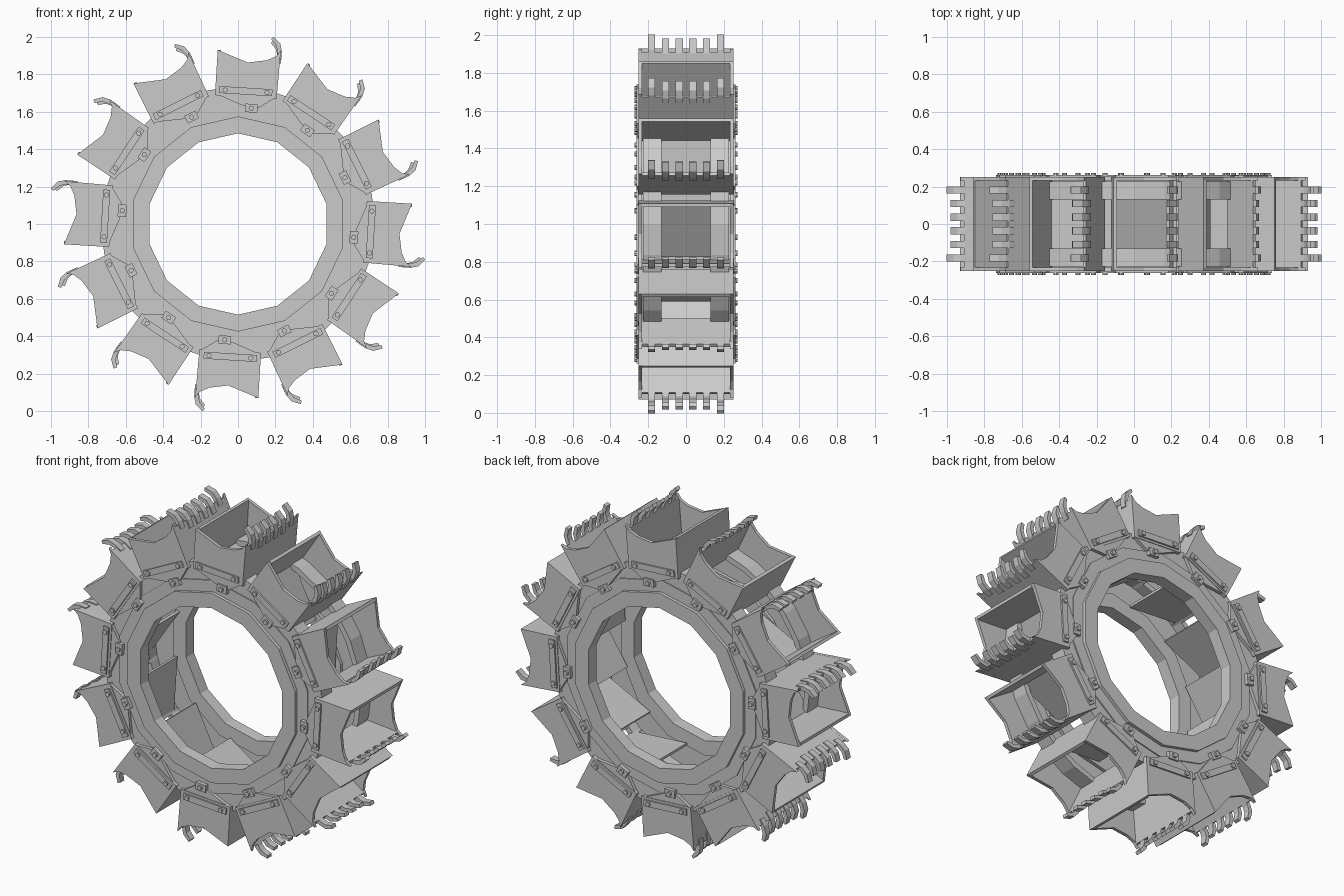
import bpy, bmesh, math

if "Cube" in bpy.data.objects:
    bpy.data.objects.remove(bpy.data.objects["Cube"])

COUNT = 12
CENTRE = (0, 0, 1)


def add_prism(bm, pts, y0, y1):
    """Extrude an (x, z) outline from y0 to y1."""
    a = [bm.verts.new((x, y0, z)) for x, z in pts]
    b = [bm.verts.new((x, y1, z)) for x, z in pts]
    n = len(pts)
    bm.faces.new(a)
    bm.faces.new(b[::-1])
    for i in range(n):
        bm.faces.new((a[i], b[i], b[(i + 1) % n], a[(i + 1) % n]))


def both_sides(bm, pts, y0, y1):
    add_prism(bm, pts, y0, y1)
    add_prism(bm, pts, -y1, -y0)


def rect(x0, x1, z0, z1):
    return [(x0, z0), (x1, z0), (x1, z1), (x0, z1)]


def disc(x, z, r, n=8):
    return [(x + r * math.cos(math.tau * i / n), z + r * math.sin(math.tau * i / n))
            for i in range(n)]


def lathe(bm, section, sides, s):
    """Revolve a closed (radius, y) section; s mirrors it in y."""
    loops = []
    for i in range(sides):
        a = math.tau * i / sides
        loops.append([bm.verts.new((r * math.sin(a), s * y, r * math.cos(a)))
                      for r, y in section])
    m = len(section)
    for i in range(sides):
        p, q = loops[i], loops[(i + 1) % sides]
        for j in range(m):
            k = (j + 1) % m
            bm.faces.new((p[j], p[k], q[k], q[j]))


def to_mesh(bm, name):
    bmesh.ops.recalc_face_normals(bm, faces=bm.faces)
    me = bpy.data.meshes.new(name)
    bm.to_mesh(me)
    bm.free()
    return me


def place(me, name, angle=0.0):
    ob = bpy.data.objects.new(name, me)
    ob.location = CENTRE
    ob.rotation_euler = (0, angle, 0)
    bpy.context.collection.objects.link(ob)
    return ob


# Side rings: stepped 14-sided hub flange plus a finer L-shaped outer rim
hub = [(.485, .255), (.575, .255), (.575, .235), (.645, .235),
       (.645, .2), (.575, .2), (.575, .18), (.485, .18)]
rim = [(.62, .228), (.733, .228), (.733, .13), (.70, .13), (.70, .2), (.62, .2)]
for side, s in (("front", -1), ("back", 1)):
    for part, section, sides in (("hub", hub, 14), ("rim", rim, 28)):
        bm = bmesh.new()
        lathe(bm, section, sides, s)
        name = f"{side}_{part}_ring"
        place(to_mesh(bm, name), name)

# Bucket shell (local: x = tangential, z = radial)
bm = bmesh.new()
cheek = [(-.165, .68), (.165, .68), (.172, .94), (.15, .908), (.1, .883),
         (.0, .865), (-.165, .922)]
both_sides(bm, cheek, .232, .252)
add_prism(bm, rect(-.165, -.147, .68, .922), -.232, .232)
add_prism(bm, [(.147, .68), (.165, .68), (.171, .92), (.153, .92)], -.232, .232)
bucket = to_mesh(bm, "bucket")

# Claw teeth along the lip: outer pair is longer
bm = bmesh.new()
claw = [(.154, .89), (.176, .89), (.178, .935), (.166, .978), (.128, 1.012),
        (.117, .996), (.146, .964), (.154, .935)]
for y in (-.182, -.109, -.036, .036, .109, .182):
    drop = 0 if abs(y) > .15 else .02
    add_prism(bm, [(x, z - drop) for x, z in claw], y - .019, y + .019)
teeth = to_mesh(bm, "bucket_teeth")

# Sloping discharge plate inside the wheel
bm = bmesh.new()
add_prism(bm, [(-.165, .69), (-.158, .703), (.142, .528), (.135, .515)], -.165, .165)
chute = to_mesh(bm, "chute_plate")

# Mounting gusset, clamp bar, tab and bolts on both sides
bm = bmesh.new()
both_sides(bm, [(-.165, .69), (-.01, .632), (.07, .625), (.165, .69)], .22, .248)
both_sides(bm, rect(-.145, .14, .693, .73), .24, .262)
both_sides(bm, rect(.0, .066, .60, .645), .22, .258)
for x, z in ((-.112, .711), (.112, .711), (.033, .622)):
    both_sides(bm, disc(x, z, .014), .25, .272)
mount = to_mesh(bm, "bucket_mount")

# Repeat around the wheel
for k in range(COUNT):
    ang = math.radians(3.5 + k * 360 / COUNT)
    for me in (bucket, teeth, chute, mount):
        place(me, f"{me.name}_{k + 1}", ang)
